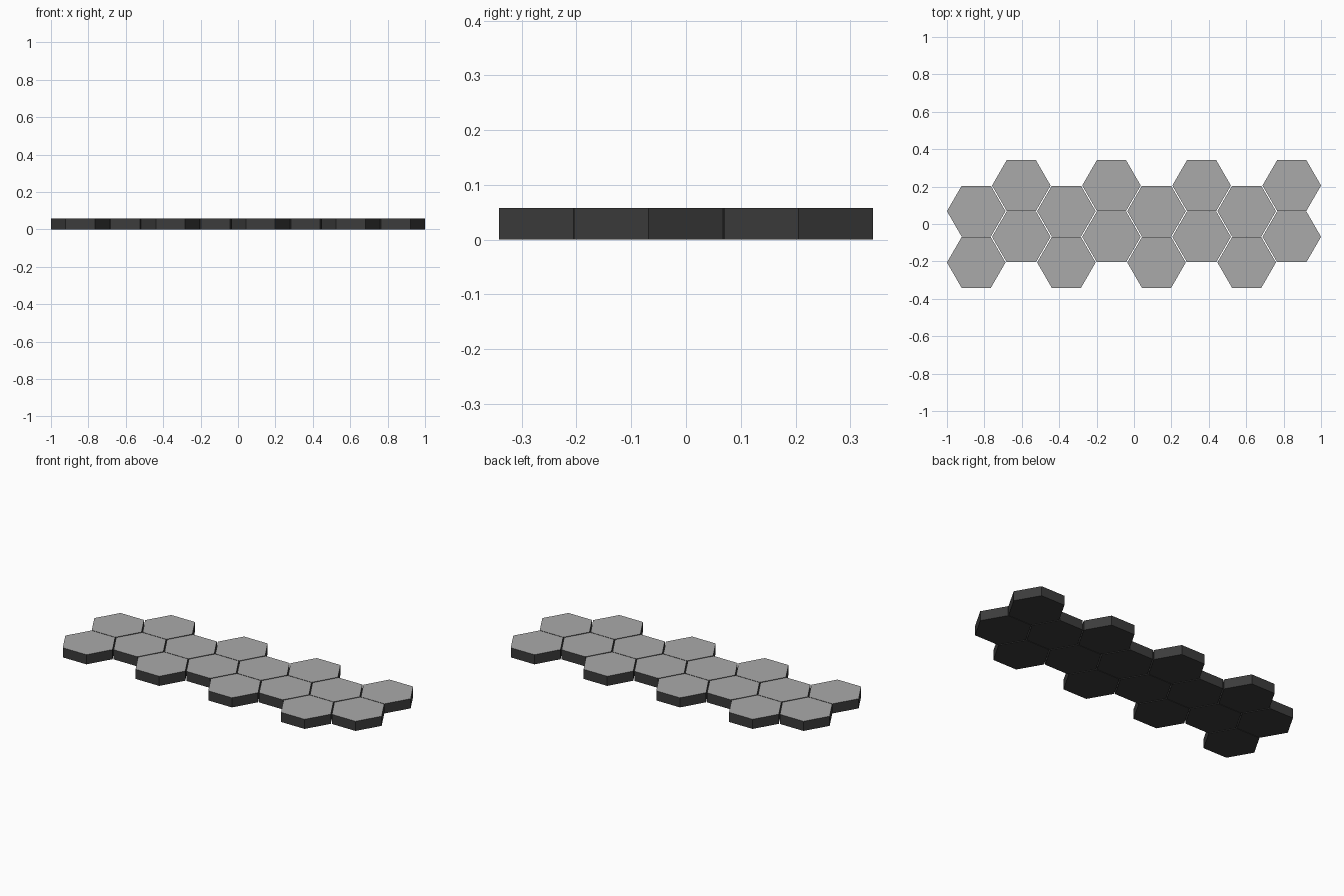
import bpy
import math

if "Cube" in bpy.data.objects:
    bpy.data.objects.remove(bpy.data.objects["Cube"])

RADIUS = 0.1565     # centre to corner, corners point along x
HEIGHT = 0.0575
COLUMNS = 8
PITCH_X = (2 - 2 * RADIUS) / (COLUMNS - 1)
PITCH_Y = 0.2743    # leaves a hairline gap between tiles

# Dark body; the top face keeps a light grey
dark = bpy.data.materials.new("dark_body")
dark.diffuse_color = (0.045, 0.045, 0.045, 1)
dark.use_nodes = True
dark.node_tree.nodes["Principled BSDF"].inputs["Base Color"].default_value = dark.diffuse_color
light = bpy.data.materials.new("light_top")
light.diffuse_color = (0.4, 0.4, 0.4, 1)
light.use_nodes = True
light.node_tree.nodes["Principled BSDF"].inputs["Base Color"].default_value = light.diffuse_color


def hex_tile(name, x, y):
    bpy.ops.mesh.primitive_cylinder_add(
        vertices=6, radius=RADIUS, depth=HEIGHT, location=(x, y, HEIGHT / 2))
    tile = bpy.context.object
    tile.name = name
    # turn the tile so a corner points along x
    corner = tile.data.vertices[0].co
    tile.rotation_euler.z = -math.atan2(corner.y, corner.x)
    tile.data.materials.append(dark)
    tile.data.materials.append(light)
    for face in tile.data.polygons:
        face.material_index = 1 if face.normal.z > 0.5 else 0


# Eight columns of two tiles, alternately shifted by half a tile
for col in range(COLUMNS):
    x = -1 + RADIUS + col * PITCH_X
    shift = PITCH_Y / 4 * (1 if col % 2 else -1)
    for row, side in enumerate((-1, 1)):
        hex_tile(f"hex_tile_{col}_{row}", x, shift + side * PITCH_Y / 2)
